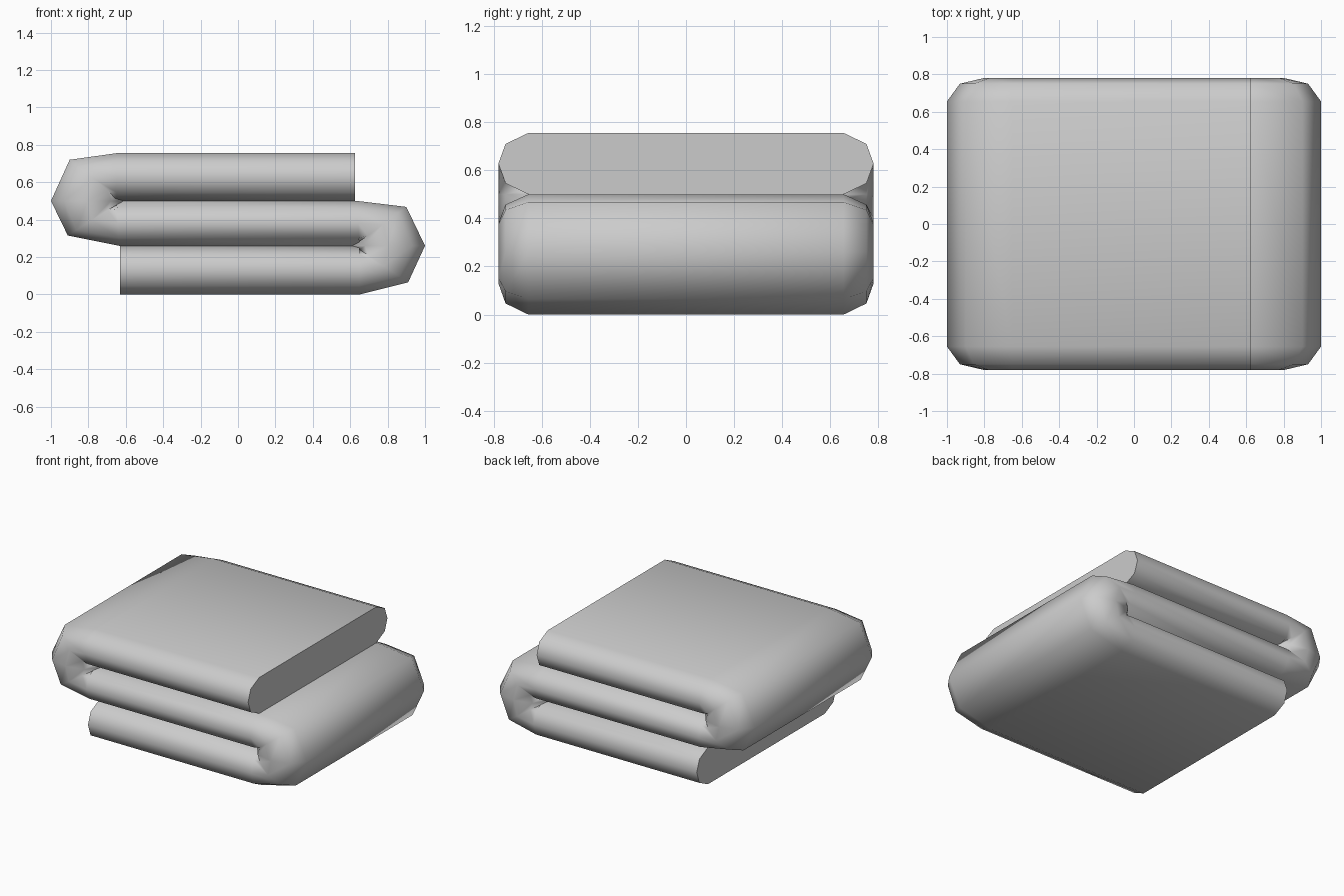
import bpy, bmesh, math
from mathutils import Vector

if "Cube" in bpy.data.objects:
    bpy.data.objects.remove(bpy.data.objects["Cube"])

# Half cross-section: (y, fraction of half thickness)
half = [(0.655, 1), (0.75, 0.645), (0.78, 0), (0.75, -0.645), (0.655, -1)]
section = half + [(-y, t) for y, t in reversed(half)]

# Folded path: each station gives the two faces of the pad as (x, z)
stations = [
    # bottom layer
    ((-0.63, 0.0), (-0.63, 0.26)),
    ((0.65, 0.0), (0.65, 0.26)),
    # right fold
    ((0.91, 0.065), (0.65, 0.24)),
    ((1.0, 0.26), (0.61, 0.26)),
    ((0.90, 0.468), (0.65, 0.28)),
    # middle layer
    ((0.635, 0.50), (0.65, 0.26)),
    ((-0.65, 0.50), (-0.635, 0.26)),
    # left fold
    ((-0.65, 0.48), (-0.91, 0.315)),
    ((-0.61, 0.50), (-1.0, 0.50)),
    ((-0.65, 0.52), (-0.90, 0.72)),
    # top layer
    ((-0.65, 0.50), (-0.65, 0.755)),
    ((0.625, 0.50), (0.625, 0.755)),
]

# Loft the section through the stations
bm = bmesh.new()
rings = []
for a, b in stations:
    a, b = Vector(a), Vector(b)
    mid, arm = (a + b) / 2, (a - b) / 2
    ring = []
    for y, t in section:
        p = mid + arm * t
        ring.append(bm.verts.new((p.x, y, p.y)))
    rings.append(ring)

n = len(section)
for r, s in zip(rings, rings[1:]):
    for i in range(n):
        j = (i + 1) % n
        bm.faces.new((r[i], r[j], s[j], s[i]))

# Flat end caps
bm.faces.new(rings[0])
bm.faces.new(rings[-1])
bmesh.ops.recalc_face_normals(bm, faces=bm.faces)

mesh = bpy.data.meshes.new("folded_cloth")
bm.to_mesh(mesh)
bm.free()
cloth = bpy.data.objects.new("folded_cloth", mesh)
bpy.context.collection.objects.link(cloth)

# Smooth pad with crisp cut ends
bpy.context.view_layer.objects.active = cloth
cloth.select_set(True)
bpy.ops.object.shade_smooth_by_angle(angle=math.radians(75))
